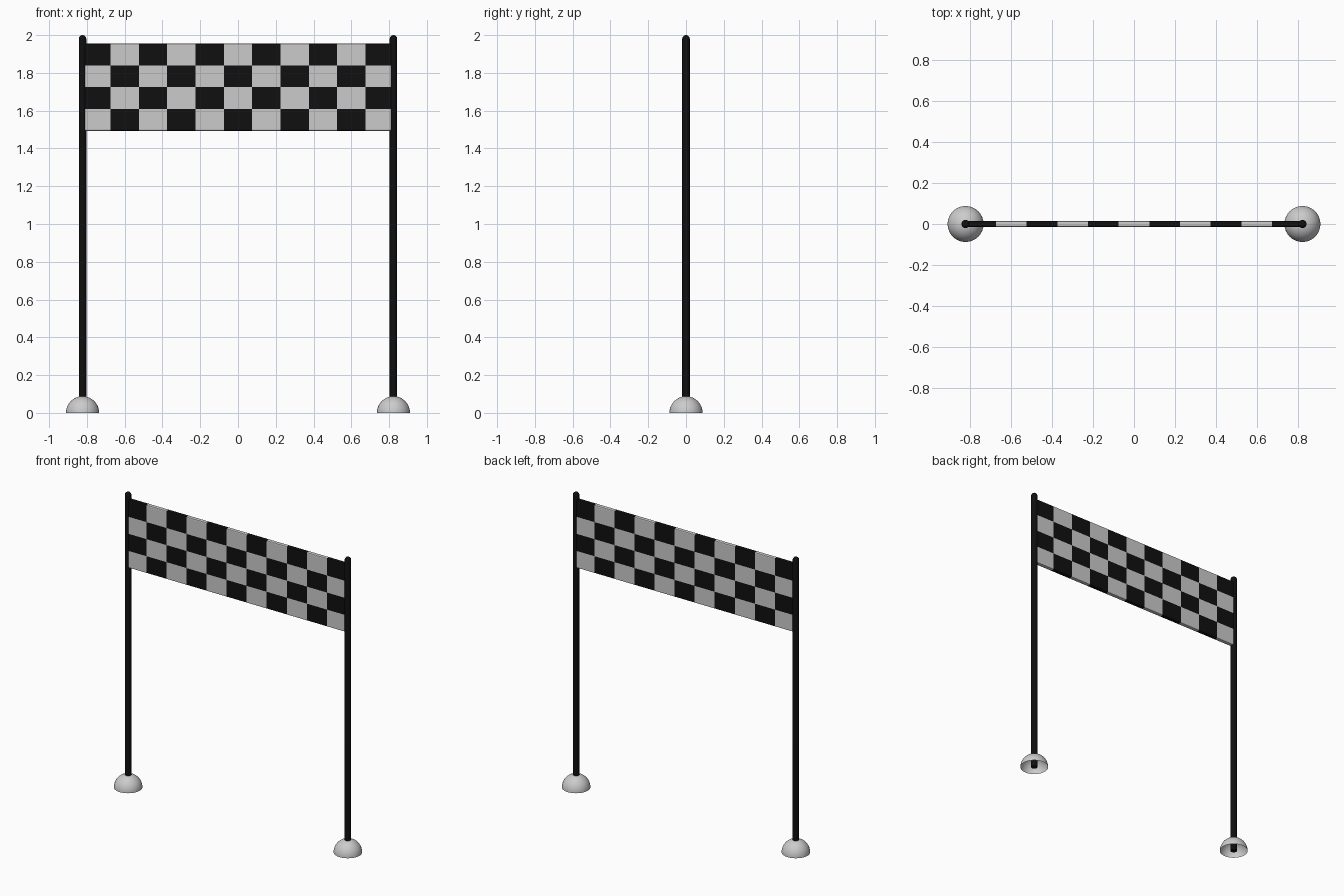
import bpy, bmesh, math

if "Cube" in bpy.data.objects:
    bpy.data.objects.remove(bpy.data.objects["Cube"])

POST_X, POST_R, DOME_R = 0.823, 0.02, 0.088
COLS, ROWS = 11, 4
BOTTOM, TOP = 1.493, 1.955

black = bpy.data.materials.new("black")
black.diffuse_color = (0.005, 0.005, 0.005, 1)
black.use_nodes = True
black.node_tree.nodes["Principled BSDF"].inputs["Base Color"].default_value = black.diffuse_color


def add_object(name, bm, x=0.0):
    bmesh.ops.recalc_face_normals(bm, faces=bm.faces)
    mesh = bpy.data.meshes.new(name)
    bm.to_mesh(mesh)
    bm.free()
    obj = bpy.data.objects.new(name, mesh)
    obj.location.x = x
    bpy.context.collection.objects.link(obj)
    return obj


def lathe(name, profile, x, steps=32):
    # revolve an (r, z) profile around the vertical axis
    bm = bmesh.new()
    verts = [bm.verts.new((r, 0, z)) for r, z in profile]
    edges = [bm.edges.new(pair) for pair in zip(verts, verts[1:])]
    bmesh.ops.spin(bm, geom=verts + edges, cent=(0, 0, 0), axis=(0, 0, 1),
                   angle=math.tau, steps=steps)
    bmesh.ops.remove_doubles(bm, verts=bm.verts, dist=1e-5)
    obj = add_object(name, bm, x)
    bpy.ops.object.select_all(action='DESELECT')
    obj.select_set(True)
    bpy.context.view_layer.objects.active = obj
    bpy.ops.object.shade_smooth_by_angle(angle=math.radians(40))
    return obj


def arc(radius, z, n):
    # quarter circle from the side up to the pole
    return [(radius * math.cos(i / n * math.pi / 2),
             z + radius * math.sin(i / n * math.pi / 2)) for i in range(n)] + [(0, z + radius)]


for side, x in (("left", -POST_X), ("right", POST_X)):
    # round-topped post
    post = lathe(side + "_post", [(0, 0), (POST_R, 0)] + arc(POST_R, 2 - POST_R, 6), x)
    post.data.materials.append(black)
    # hollow dome foot, open underneath
    lathe(side + "_foot", arc(DOME_R, 0, 12), x)

# chequered banner stretched between the posts
bm = bmesh.new()
grid = [[bm.verts.new((-0.825 + 0.15 * c, 0, BOTTOM + (TOP - BOTTOM) * r / ROWS))
         for c in range(COLS + 1)] for r in range(ROWS + 1)]
for r in range(ROWS):
    for c in range(COLS):
        face = bm.faces.new((grid[r][c], grid[r][c + 1], grid[r + 1][c + 1], grid[r + 1][c]))
        face.material_index = (r + c) % 2
banner = add_object("banner", bm)
banner.data.materials.append(None)
banner.data.materials.append(black)
thick = banner.modifiers.new("thickness", 'SOLIDIFY')
thick.thickness = 0.028
thick.offset = 0
bevel = banner.modifiers.new("soft_edge", 'BEVEL')
bevel.width = 0.006
bevel.segments = 2
bevel.limit_method = 'ANGLE'
